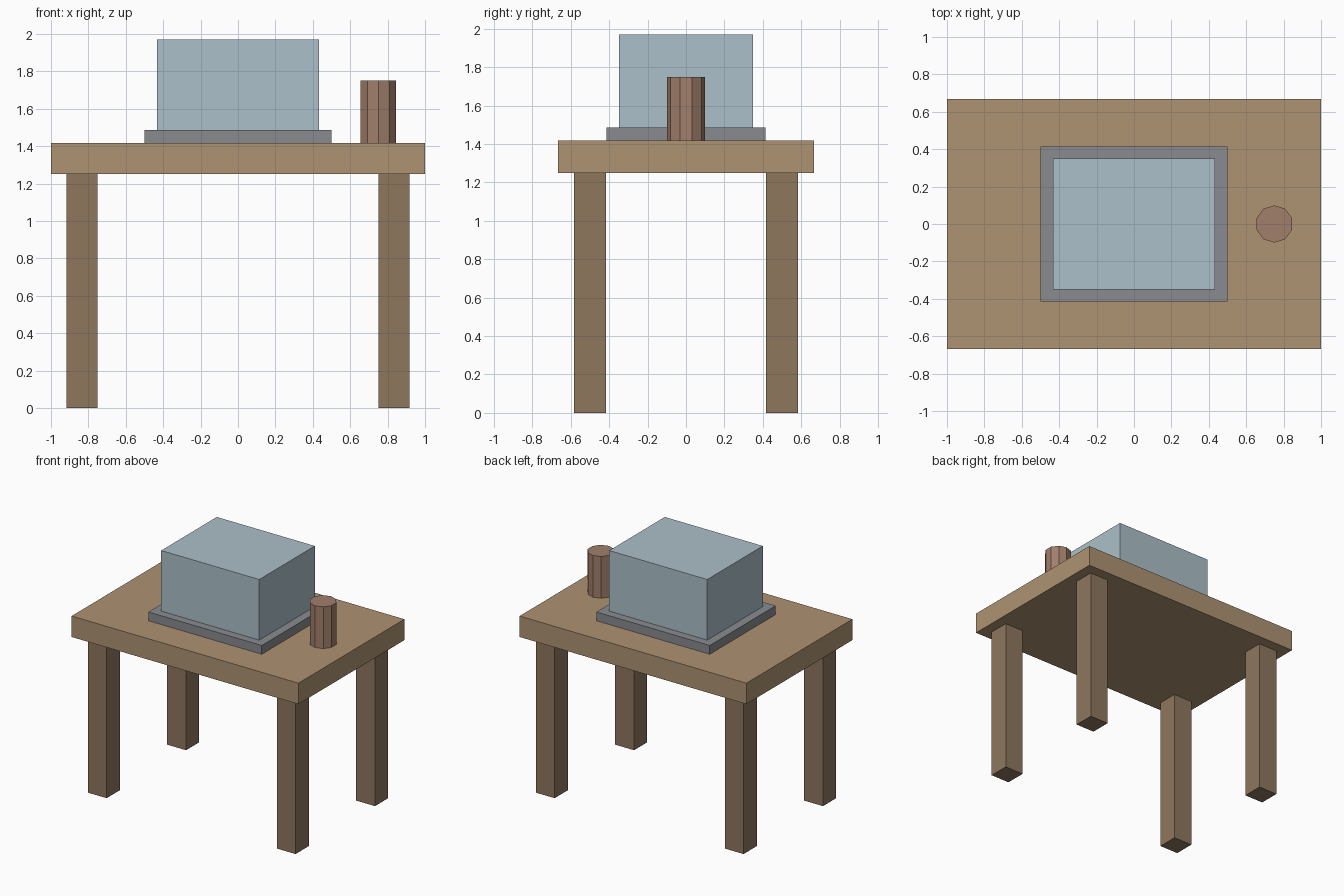
import bpy

if "Cube" in bpy.data.objects:
    bpy.data.objects.remove(bpy.data.objects["Cube"])


def material(name, rgb):
    m = bpy.data.materials.new(name)
    # sRGB 0-255 to linear
    m.diffuse_color = [(c / 255) ** 2.2 for c in rgb] + [1]
    m.use_nodes = True
    m.node_tree.nodes["Principled BSDF"].inputs["Base Color"].default_value = m.diffuse_color
    return m


def finish(name, mat):
    ob = bpy.context.object
    ob.name = ob.data.name = name
    ob.data.materials.append(mat)
    return ob


def box(name, x, y, half_x, half_y, z0, z1, mat):
    bpy.ops.mesh.primitive_cube_add(size=2, location=(x, y, (z0 + z1) / 2))
    ob = finish(name, mat)
    ob.scale = (half_x, half_y, (z1 - z0) / 2)
    bpy.ops.object.transform_apply(location=False, rotation=False, scale=True)
    return ob


wood = material("wood", (172, 146, 114))
dark_wood = material("dark_wood", (140, 118, 94))
grey = material("grey", (136, 138, 143))
pale_blue = material("pale_blue", (171, 191, 200))
clay = material("clay", (160, 126, 106))

TOP = 1.417

# Table top and four legs
box("table_top", 0, 0, 1, 0.667, 1.25, TOP, wood)
for sx, side in ((-1, "left"), (1, "right")):
    for sy, end in ((-1, "front"), (1, "back")):
        box(f"{end}_{side}_leg", sx * 0.833, sy * 0.5, 0.083, 0.083, 0, 1.25, dark_wood)

# Case standing on its base plate
box("case_base", 0, 0, 0.5, 0.415, TOP, 1.487, grey)
box("case", 0, 0, 0.432, 0.35, 1.487, 1.97, pale_blue)

# Ten-sided cup
bpy.ops.mesh.primitive_cylinder_add(vertices=10, radius=0.1, depth=1.75 - TOP,
                                    location=(0.75, 0, (1.75 + TOP) / 2))
finish("cup", clay)
